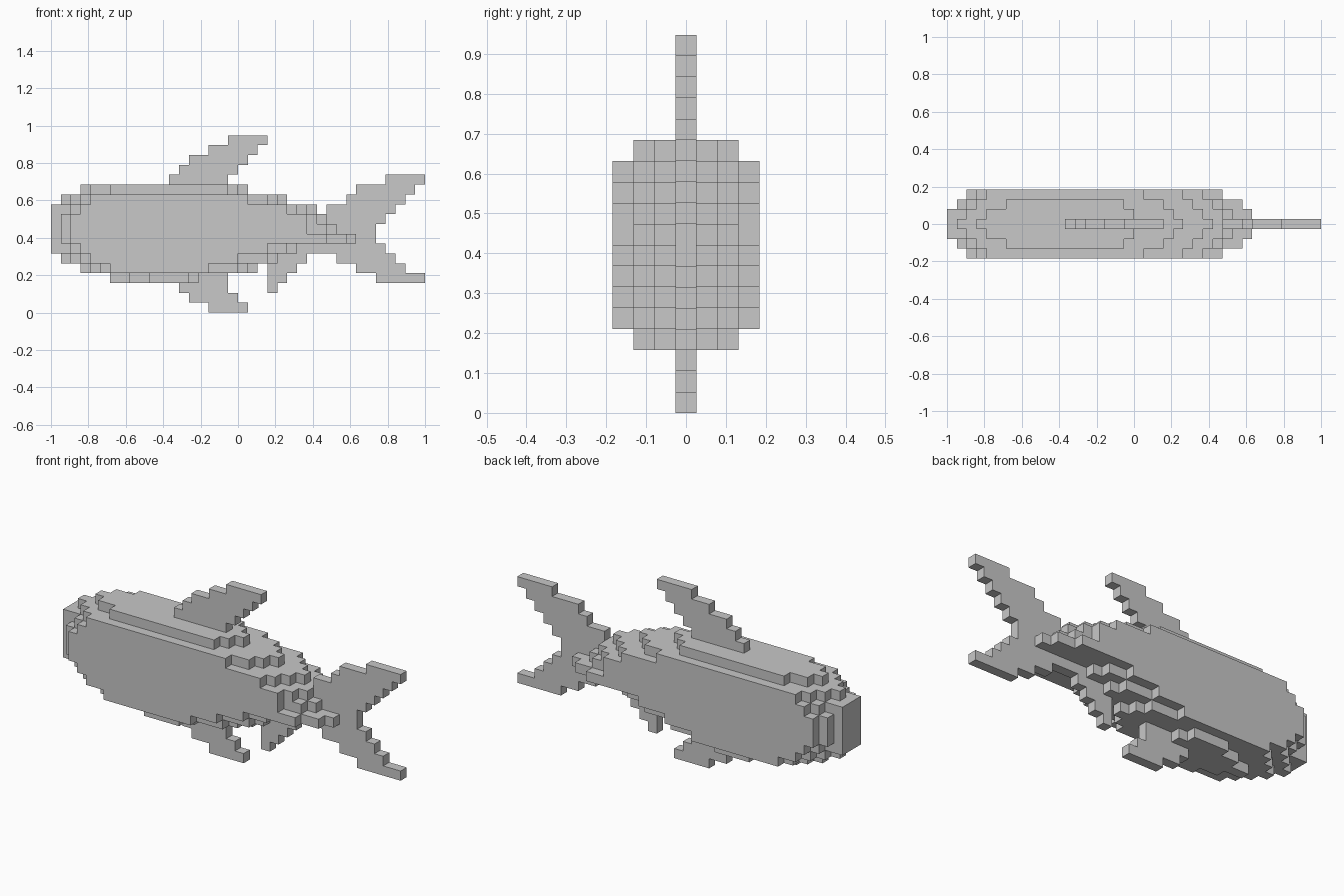
import bpy, bmesh
from mathutils import Vector

if "Cube" in bpy.data.objects:
    bpy.data.objects.remove(bpy.data.objects["Cube"])

V = 2 / 38  # edge of one cube

mat = bpy.data.materials.new("fish grey")
mat.diffuse_color = (0.578, 0.578, 0.578, 1)
mat.use_nodes = True
mat.node_tree.nodes["Principled BSDF"].inputs["Base Color"].default_value = mat.diffuse_color

# Body rows (height: starts and ends along x for slices 0..3 out from the middle)
BODY = {
    3: ((6, 8, 10), (18, 15, 14)),
    4: ((3, 4, 5, 6), (21, 20, 19, 16)),
    5: ((1, 2, 3, 4), (23, 23, 22, 19)),
    6: ((0, 0, 2, 3), (29, 25, 24, 22)),
    7: ((0, 0, 1, 2), (31, 31, 30, 28)),
    8: ((0, 0, 1, 2), (30, 29, 28, 26)),
    9: ((0, 0, 1, 2), (29, 28, 27, 26)),
    10: ((0, 0, 2, 3), (27, 26, 25, 24)),
    11: ((1, 2, 3, 4), (24, 23, 22, 20)),
    12: ((3, 4, 6), (20, 19, 18)),
}

# Fins, one cube thick: lowest row, then (start, end) for each row upwards
FINS = {
    "dorsal_fin": (13, [(12, 18), (13, 19), (14, 20), (16, 21), (18, 22)]),
    "belly_fin": (0, [(16, 20), (14, 19), (13, 18)]),
    "rear_fin": (2, [(22, 23), (22, 24), (22, 25), (23, 26)]),
    "tail_fin": (3, [(33, 38), (31, 36), (29, 35), (29, 34), (31, 33), (30, 33),
                     (29, 34), (28, 35), (30, 36), (31, 37), (34, 38)]),
}

parts = {"body": {(i, s * j, k)
                  for k, (starts, ends) in BODY.items()
                  for j, (a, b) in enumerate(zip(starts, ends))
                  for s in (-1, 1) for i in range(a, b)}}
for name, (low, rows) in FINS.items():
    parts[name] = {(i, 0, low + n) for n, (a, b) in enumerate(rows) for i in range(a, b)}

filled = set().union(*parts.values())


def build(name, cells):
    """Skin a set of cubes with their exposed faces only."""
    bm = bmesh.new()
    for c in cells:
        centre = Vector(((c[0] - 18.5) * V, c[1] * V, (c[2] + 0.5) * V))
        for axis in range(3):
            for s in (-1, 1):
                n = list(c)
                n[axis] += s
                if tuple(n) in filled:
                    continue
                d, u, w = Vector(), Vector(), Vector()
                d[axis] = s * V / 2
                u[(axis + 1) % 3] = V / 2
                w[(axis + 2) % 3] = s * V / 2
                bm.faces.new([bm.verts.new(centre + d + p)
                              for p in (-u - w, u - w, u + w, -u + w)])
    bmesh.ops.remove_doubles(bm, verts=bm.verts, dist=V * 0.01)
    # Merge flat areas into single faces
    bmesh.ops.dissolve_limit(bm, angle_limit=0.01, verts=bm.verts, edges=bm.edges)
    mesh = bpy.data.meshes.new(name)
    bm.to_mesh(mesh)
    bm.free()
    mesh.materials.append(mat)
    bpy.context.collection.objects.link(bpy.data.objects.new(name, mesh))


for name, cells in parts.items():
    build(name, cells)
